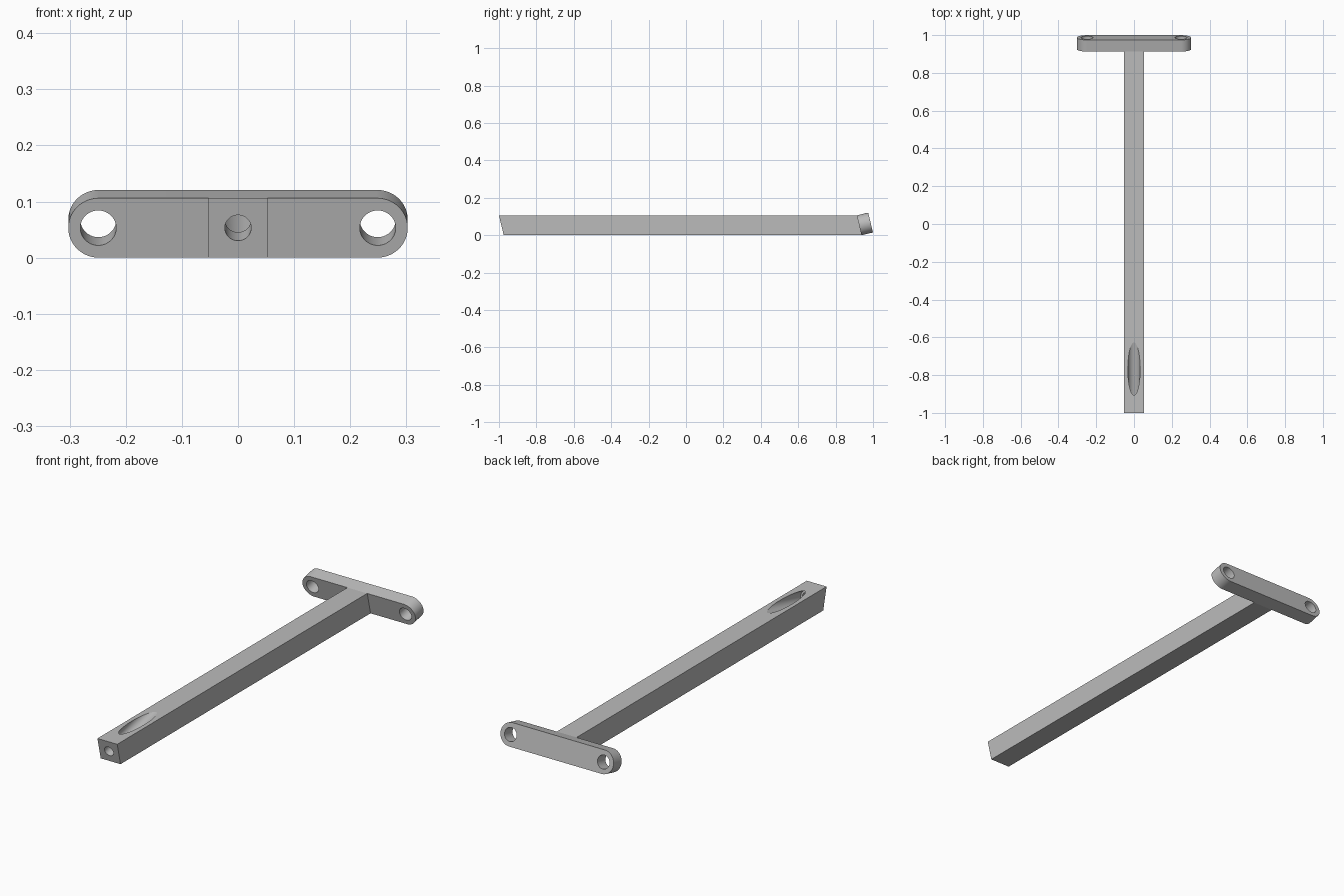
import bpy, bmesh
from math import radians, sin, cos, tan, pi
from mathutils import Matrix, Vector

cube = bpy.data.objects.get("Cube")
if cube:
    bpy.data.objects.remove(cube, do_unlink=True)

TILT = radians(13.5)
H = 0.106                     # bar height and width
LEAN = H * tan(TILT)          # how far the slanted ends lean forward
JOINT = 0.913                 # top of the joint between bar and plate
AXIS = Vector((0, cos(TILT), sin(TILT)))

grey = bpy.data.materials.new("grey")
grey.use_nodes = True
grey.diffuse_color = (0.5, 0.5, 0.5, 1)
grey.node_tree.nodes["Principled BSDF"].inputs["Base Color"].default_value = (0.5, 0.5, 0.5, 1)


def prism(name, points, offset):
    """Extrude a closed outline along an offset vector."""
    bm = bmesh.new()
    face = bm.faces.new([bm.verts.new(p) for p in points])
    ext = bmesh.ops.extrude_face_region(bm, geom=[face])
    moved = [g for g in ext["geom"] if isinstance(g, bmesh.types.BMVert)]
    bmesh.ops.translate(bm, verts=moved, vec=offset)
    bmesh.ops.recalc_face_normals(bm, faces=bm.faces)
    mesh = bpy.data.meshes.new(name)
    bm.to_mesh(mesh)
    bm.free()
    obj = bpy.data.objects.new(name, mesh)
    bpy.context.collection.objects.link(obj)
    mesh.materials.append(grey)
    return obj


def drill(obj, start, radius, near, far):
    """Cut a round hole along the tilted axis, from near to far of start."""
    turn = Matrix.Rotation(TILT, 3, "X")
    ring = [start + AXIS * near + turn @ Vector((radius * cos(a), 0, radius * sin(a)))
            for a in (2 * pi * i / 64 for i in range(64))]
    cutter = prism("hole_cutter", ring, AXIS * (far - near))
    cutter.hide_render = True
    mod = obj.modifiers.new("hole", "BOOLEAN")
    mod.operation = "DIFFERENCE"
    mod.solver = "EXACT"
    mod.object = cutter
    bpy.context.view_layer.objects.active = obj
    bpy.ops.object.modifier_apply(modifier=mod.name)
    bpy.data.objects.remove(cutter, do_unlink=True)


def finish(obj):
    bpy.ops.object.select_all(action="DESELECT")
    obj.select_set(True)
    bpy.context.view_layer.objects.active = obj
    bpy.ops.object.shade_smooth_by_angle(angle=radians(10))


# Long square bar with parallel slanted ends
side = [(-1, H), (-1 + LEAN, 0), (JOINT + LEAN, 0), (JOINT, H)]
bar = prism("bar", [Vector((-H / 2, y, z)) for y, z in side], Vector((H, 0, 0)))

# Screw hole in the front end, widening into a head channel that exits the top
end_centre = Vector((0, -1 + LEAN / 2, H / 2))
drill(bar, end_centre, 0.0235, -0.05, 0.1)
drill(bar, end_centre, 0.0325, 0.065, 0.6)

# Tilted mounting plate with rounded ends
plate_centre = Vector((0, JOINT + LEAN / 2, H / 2))
radius = H / 2 / cos(TILT)
turn = Matrix.Rotation(TILT, 3, "X")
outline = []
for sign in (1, -1):
    for i in range(33):
        a = -pi / 2 + pi * i / 32
        p = Vector((sign * (0.248 + radius * cos(a)), 0, sign * radius * sin(a)))
        outline.append(plate_centre + turn @ p)
plate = prism("mounting_plate", outline, AXIS * 0.063)

# Bolt holes through the plate
for sign in (1, -1):
    drill(plate, plate_centre + Vector((sign * 0.249, 0, 0)), 0.032, -0.05, 0.15)

finish(bar)
finish(plate)
